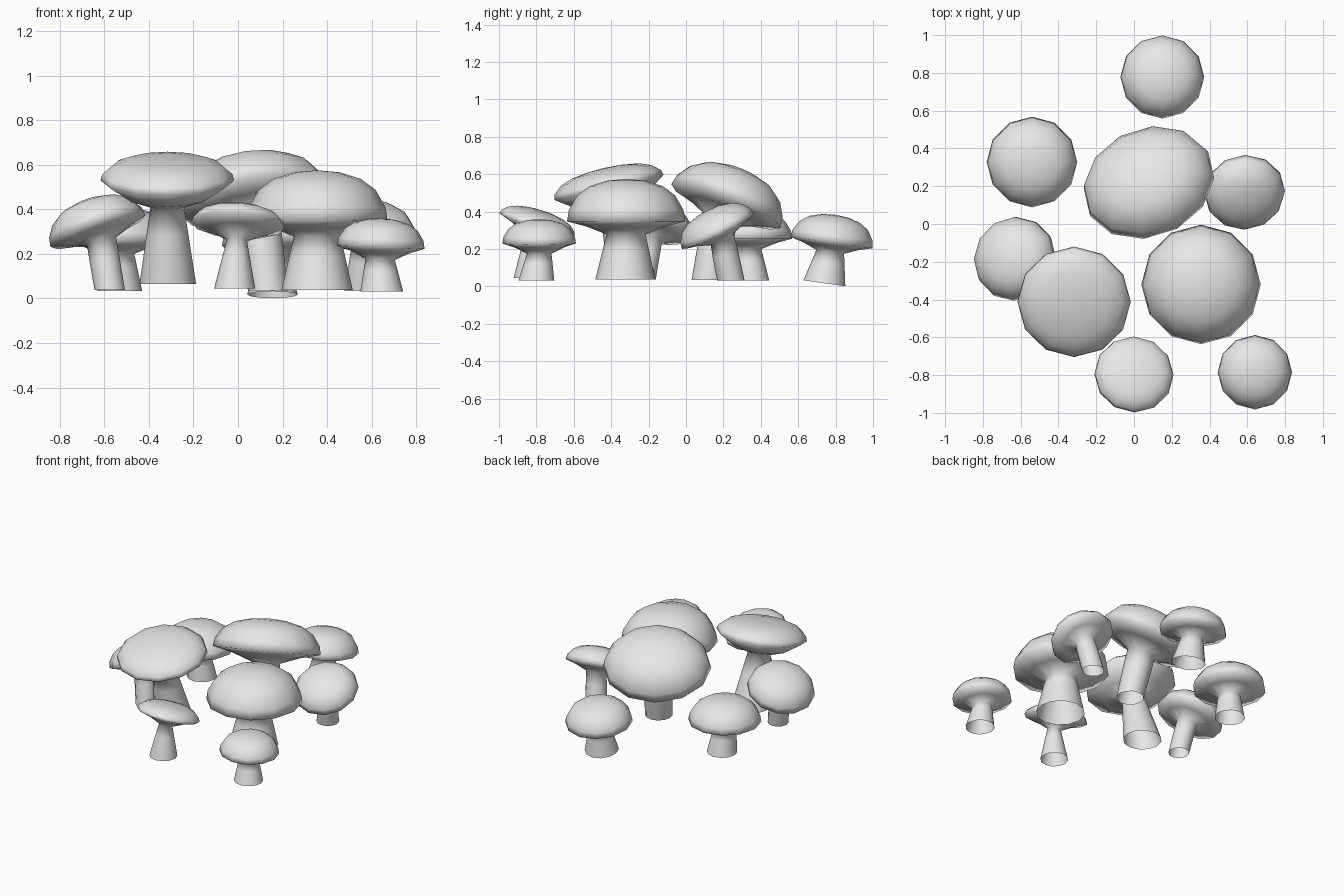
import bpy, bmesh, math
from mathutils import Vector

if "Cube" in bpy.data.objects:
    bpy.data.objects.remove(bpy.data.objects["Cube"], do_unlink=True)

# One plain grey material for every part
GREY = (0.8, 0.8, 0.8, 1.0)
grey = bpy.data.materials.new("plain_grey")
grey.use_nodes = True
grey.diffuse_color = GREY
grey.node_tree.nodes["Principled BSDF"].inputs["Base Color"].default_value = GREY

UP = Vector((0, 0, 1))
SIDES = 12


def ring(bm, center, normal, radius, squash=0):
    """Add a circle of vertices facing along normal, squashed along its lean."""
    turn = UP.rotation_difference(normal)
    lean = Vector((normal.x, normal.y, 0)).normalized()
    verts = []
    for i in range(SIDES):
        a = math.tau * i / SIDES
        v = Vector((math.cos(a), math.sin(a), 0)) * radius
        v -= lean * v.dot(lean) * squash
        verts.append(bm.verts.new(center + turn @ v))
    return verts


def mushroom(name, rim, tilt, radius, dome, depth, base, base_radius, neck,
             foot_tilt=(0, 0), squash=0, sag=0.4):
    bm = bmesh.new()
    rim, base = Vector(rim), Vector(base)
    normal = Vector((*tilt, 1)).normalized()
    foot = Vector((*foot_tilt, 1)).normalized()
    top = rim - normal * depth

    # Stem: open at the foot, tapers up to the neck
    rings = []
    for t in (0, 0.3, 0.65, 1):
        facing = foot.lerp(normal, t).normalized()
        rings.append(ring(bm, base.lerp(top, t), facing,
                          base_radius + (neck - base_radius) * t))

    # Cap: underside, rim edge, then the rounded dome
    profile = [(0.5 * (neck + radius), -sag * depth), (radius, 0)]
    profile += [(radius * r, dome * h) for r, h in
                ((0.97, 0.27), (0.83, 0.61), (0.62, 0.83), (0.32, 0.96))]
    rings += [ring(bm, rim + normal * h, normal, r, squash) for r, h in profile]

    # Skin the rings and close the crown
    for low, high in zip(rings, rings[1:]):
        for i in range(SIDES):
            j = (i + 1) % SIDES
            bm.faces.new((low[i], low[j], high[j], high[i]))
    apex = bm.verts.new(rim + normal * dome)
    crown = rings[-1]
    for i in range(SIDES):
        bm.faces.new((crown[i], crown[(i + 1) % SIDES], apex))
    for face in bm.faces:
        face.smooth = True

    mesh = bpy.data.meshes.new(name)
    bm.to_mesh(mesh)
    bm.free()
    mesh.materials.append(grey)
    bpy.context.collection.objects.link(bpy.data.objects.new(name, mesh))


# Rim centre, tilt, radius, dome height, underside depth, foot centre, foot and neck radius
mushroom("back_mushroom", (0.15, 0.778, 0.235), (0, 0.14), 0.222, 0.15, 0.05,
         (0.155, 0.74, 0.017), 0.113, 0.075, foot_tilt=(0, 0.14))
mushroom("back_right_mushroom", (-0.54, 0.328, 0.255), (0, 0), 0.24, 0.16, 0.055,
         (-0.53, 0.345, 0.033), 0.1, 0.075)
mushroom("middle_large_mushroom", (0.08, 0.213, 0.43), (-0.18, 0.42), 0.357, 0.21, 0.08,
         (0.135, 0.12, 0.035), 0.09, 0.095, squash=0.14)
mushroom("side_left_mushroom", (0.585, 0.172, 0.295), (0.1, -0.49), 0.215, 0.125, 0.05,
         (0.55, 0.24, 0.033), 0.073, 0.068)
mushroom("side_right_mushroom", (-0.628, -0.185, 0.303), (-0.34, 0.2), 0.225, 0.147, 0.05,
         (-0.575, -0.23, 0.037), 0.068, 0.068)
mushroom("front_right_large_mushroom", (-0.317, -0.412, 0.53), (0, -0.23), 0.3, 0.107, 0.12,
         (-0.315, -0.29, 0.065), 0.127, 0.075, sag=0.65)
mushroom("front_left_large_mushroom", (0.355, -0.32, 0.348), (0, 0), 0.316, 0.227, 0.07,
         (0.355, -0.325, 0.037), 0.16, 0.105)
mushroom("front_small_mushroom", (0, -0.797, 0.33), (0.07, 0.31), 0.21, 0.08, 0.07,
         (-0.015, -0.83, 0.045), 0.092, 0.045)
mushroom("front_left_small_mushroom", (0.64, -0.785, 0.23), (0.04, 0), 0.197, 0.13, 0.055,
         (0.645, -0.8, 0.031), 0.096, 0.066)
